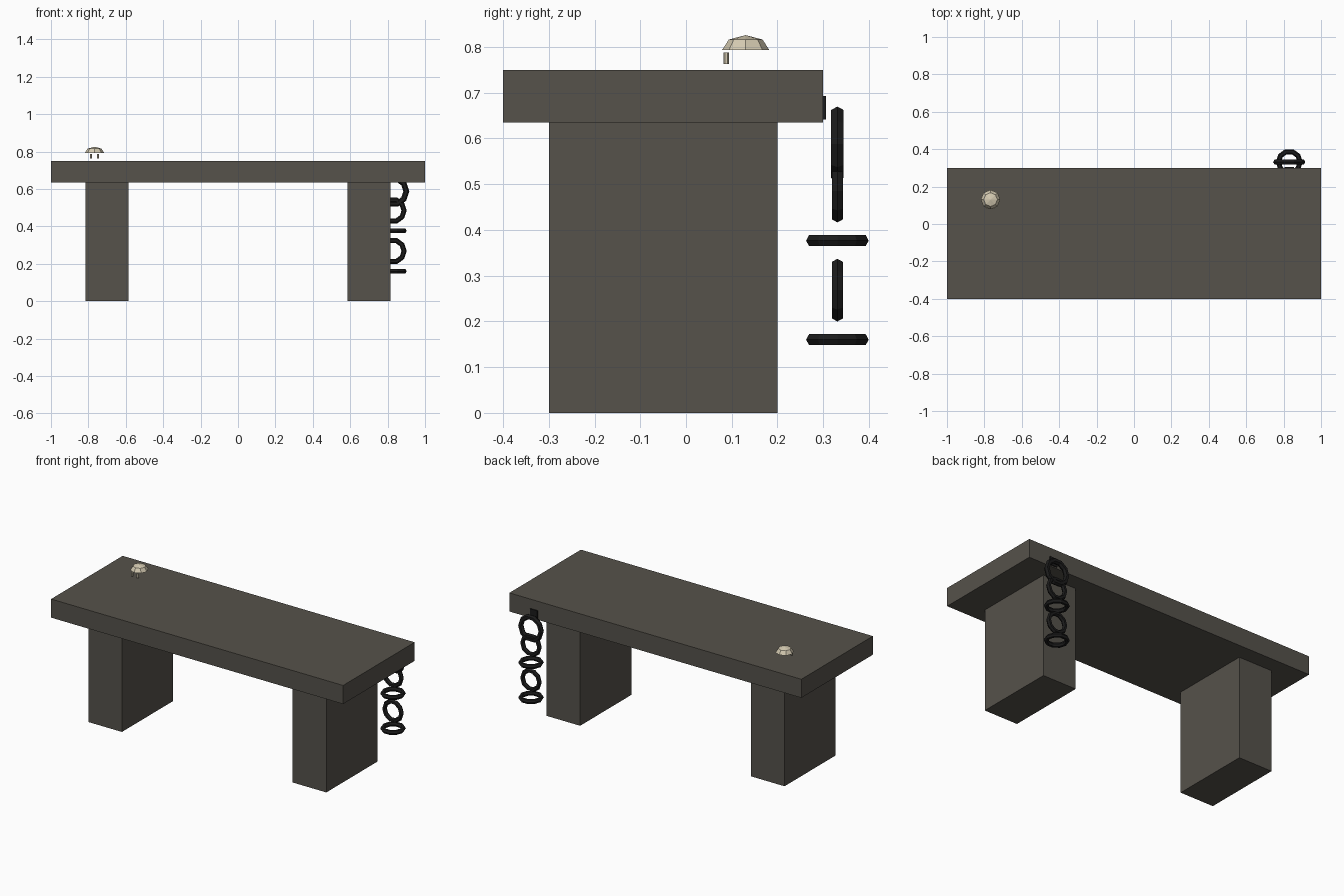
import bpy, bmesh, math
from mathutils import Matrix

if "Cube" in bpy.data.objects:
    bpy.data.objects.remove(bpy.data.objects["Cube"])


def material(name, rgb):
    m = bpy.data.materials.new(name)
    m.diffuse_color = (*rgb, 1)
    m.use_nodes = True
    m.node_tree.nodes["Principled BSDF"].inputs["Base Color"].default_value = m.diffuse_color
    return m


stone = material("dark stone", (0.092, 0.084, 0.070))
iron = material("black iron", (0.011, 0.011, 0.011))
bone = material("pale bone", (0.66, 0.59, 0.44))


def add(name, bm, mat):
    mesh = bpy.data.meshes.new(name)
    bmesh.ops.recalc_face_normals(bm, faces=bm.faces)
    bm.to_mesh(mesh)
    bm.free()
    mesh.materials.append(mat)
    ob = bpy.data.objects.new(name, mesh)
    bpy.context.collection.objects.link(ob)
    return ob


def box(name, x, y, z, mat):
    bm = bmesh.new()
    bmesh.ops.create_cube(bm, size=1)
    for v in bm.verts:
        v.co = [(lo + hi) / 2 + c * (hi - lo) for c, (lo, hi) in zip(v.co, (x, y, z))]
    return add(name, bm, mat)


def link(name, z, major, minor, upright):
    # ten-sided ring with a six-sided section
    bpy.ops.mesh.primitive_torus_add(major_segments=10, minor_segments=6,
                                     major_radius=major, minor_radius=minor,
                                     location=(0.83, 0.331, z),
                                     rotation=(math.pi / 2 if upright else 0, 0, 0))
    ob = bpy.context.object
    ob.name = name
    ob.data.materials.append(iron)


# Bench slab and two block legs
box("bench_top", (-1, 1), (-0.4, 0.3), (0.635, 0.75), stone)
for side, cx in (("left", -0.7), ("right", 0.7)):
    box(side + "_leg", (cx - 0.115, cx + 0.115), (-0.3, 0.2), (0, 0.635), stone)

# Wall bracket and hanging chain on the back edge
box("chain_bracket", (0.805, 0.855), (0.294, 0.306), (0.642, 0.693), iron)
link("chain_ring", 0.588, 0.070, 0.016, True)
for i, upright in enumerate((True, False, True, False)):
    link(f"chain_link_{i + 1}", 0.485 - 0.1083 * i, 0.058, 0.014, upright)

# Skull cap: upper half of a low-poly flattened sphere
bm = bmesh.new()
bmesh.ops.create_uvsphere(bm, u_segments=8, v_segments=4, radius=1)
bmesh.ops.delete(bm, geom=[v for v in bm.verts if v.co.z < -0.01], context='VERTS')
for v in bm.verts:
    v.co = (-0.767 + v.co.x * 0.052, 0.1305 + v.co.y * 0.052, 0.793 + v.co.z * 0.033)
add("skull_cap", bm, bone)

# Two small teeth under the cap
for side, dx in (("left", -0.019), ("right", 0.019)):
    bm = bmesh.new()
    bmesh.ops.create_cone(bm, cap_ends=True, segments=6, radius1=0.0065, radius2=0.0065,
                          depth=0.025,
                          matrix=Matrix.Translation((-0.767 + dx, 0.088, 0.7755)))
    add(side + "_tooth", bm, bone)
